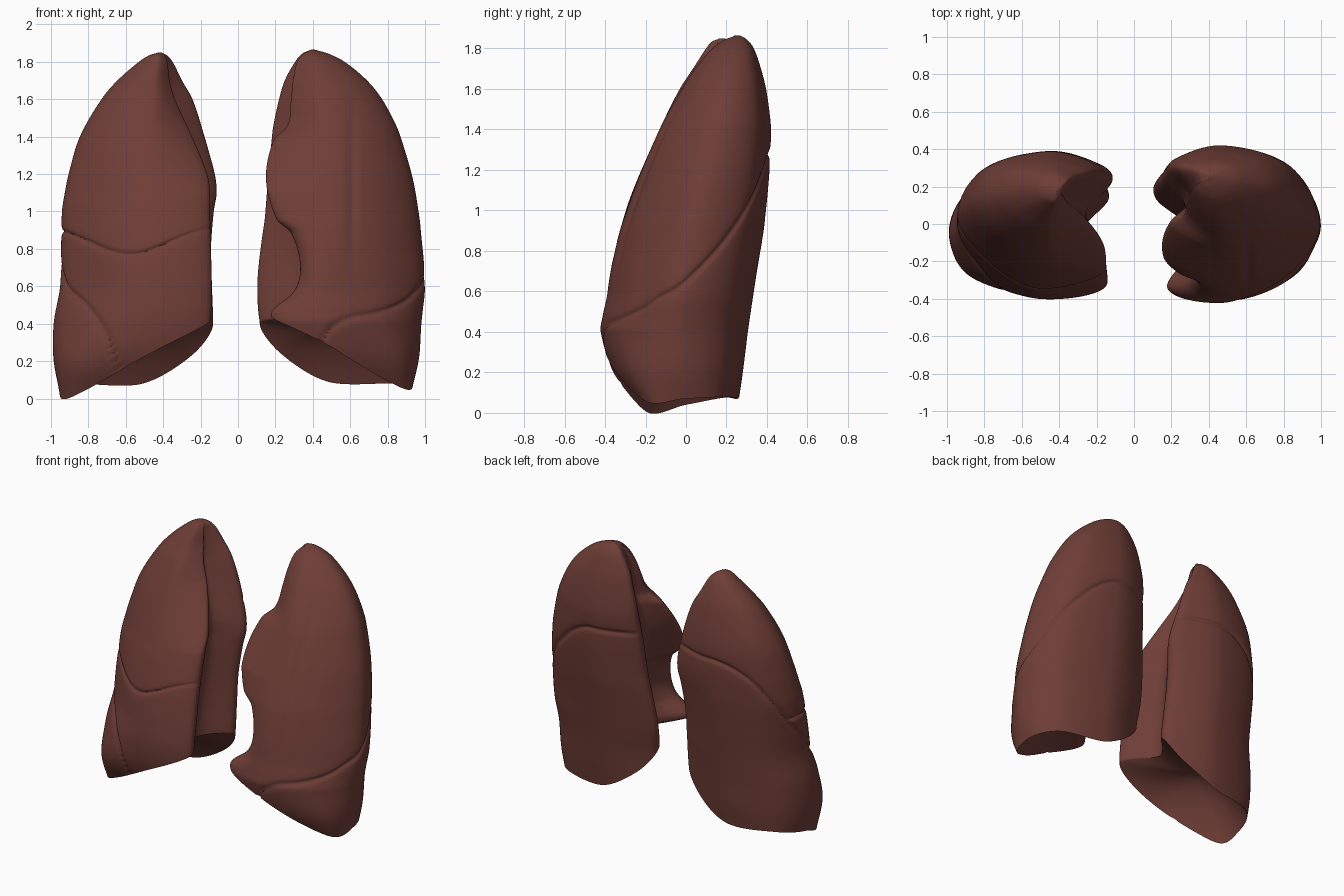
import bpy, bmesh, math

if "Cube" in bpy.data.objects:
    bpy.data.objects.remove(bpy.data.objects["Cube"])

SEG, ROWS, CAP = 22, 240, 24      # steps per section span, rows up the wall, rings under the base

flesh = bpy.data.materials.new("dark red brown")
flesh.diffuse_color = (0.16, 0.048, 0.038, 1)
flesh.use_nodes = True
flesh.node_tree.nodes["Principled BSDF"].inputs["Base Color"].default_value = flesh.diffuse_color

# Section levels: z, lateral x, front y, back y, front-medial x, hilum x, back-medial x
RIGHT = [
    (0.00, .94, -.23, .25, .20, .34, .18), (0.20, .985, -.36, .28, .16, .30, .15),
    (0.40, .985, -.40, .30, .15, .29, .135), (0.60, .95, -.385, .325, .145, .28, .14),
    (0.80, .945, -.35, .35, .15, .27, .145), (1.00, .94, -.295, .375, .155, .26, .13),
    (1.10, .925, -.26, .385, .155, .26, .115), (1.20, .905, -.22, .39, .17, .26, .125),
    (1.40, .845, -.13, .385, .25, .31, .18), (1.60, .73, -.03, .35, .34, .36, .245),
    (1.70, .645, .035, .32, .37, .37, .30), (1.80, .53, .10, .27, .38, .385, .35),
    (1.835, .475, .13, .23, .395, .395, .38), (1.85, .425, .17, .19, .41, .415, .41)]
LEFT = [
    (0.00, .91, -.22, .25, .24, .36, .14), (0.20, .965, -.36, .28, .22, .35, .13),
    (0.40, .98, -.42, .305, .19, .34, .12), (0.47, .987, -.412, .315, .185, .34, .112),
    (0.57, .998, -.39, .33, .30, .36, .108), (0.70, .995, -.37, .35, .335, .38, .115),
    (0.88, .978, -.33, .38, .29, .35, .135), (0.96, .97, -.305, .39, .21, .32, .145),
    (1.17, .935, -.23, .41, .155, .28, .16), (1.38, .875, -.14, .42, .195, .29, .18),
    (1.46, .845, -.10, .415, .27, .31, .19), (1.60, .77, -.02, .395, .29, .31, .22),
    (1.70, .69, .045, .37, .30, .315, .25), (1.80, .57, .13, .335, .32, .335, .305),
    (1.845, .48, .195, .30, .355, .36, .345), (1.865, .41, .25, .265, .39, .395, .39)]
# Height of the lower rim at the nine section points, starting lateral and going round the back
RIGHT_RIM = [.04, .075, .08, .23, .40, .41, .41, .22, .005]
LEFT_RIM = [.07, .08, .09, .24, .41, .42, .43, .28, .06]
# Fullness of the front outer corner by height (x factor, y factor)
RIGHT_CORNER = [(0, .90, .84), (.2, .78, .74), (.4, .67, .66), (.6, .62, .63), (1.1, .63, .64), (1.5, .69, .69), (2, .71, .71)]
LEFT_CORNER = [(0, .91, .80), (.2, .77, .72), (.45, .66, .67), (.9, .63, .65), (1.3, .65, .66), (2, .69, .69)]


def hermite(table, z):
    """Smooth interpolation of a table of rows keyed by their first value."""
    n = len(table)
    z = min(max(z, table[0][0]), table[-1][0])
    i = next(k for k in range(n - 1) if z <= table[k + 1][0])
    a, b = table[i], table[i + 1]
    p, q = table[max(i - 1, 0)], table[min(i + 2, n - 1)]
    h = b[0] - a[0]
    t = (z - a[0]) / h
    w0, w1 = 2*t**3 - 3*t*t + 1, 3*t*t - 2*t**3
    m0, m1 = (t**3 - 2*t*t + t) * h / (b[0] - p[0]), (t**3 - t*t) * h / (q[0] - a[0])
    return [w0*a[k] + w1*b[k] + m0*(b[k] - p[k]) + m1*(q[k] - a[k]) for k in range(1, len(a))]


def loop_point(vals, j):
    """Closed Catmull-Rom value at fine step j."""
    i, t = j // SEG, (j % SEG) / SEG
    n = len(vals)
    p, a, b, q = (vals[(i + k) % n] for k in (-1, 0, 1, 2))
    return a + .5*t*(b - p + t*(2*p - 5*a + 4*b - q + t*(3*(a - b) + q - p)))


def section(table, corner, z):
    """Nine outline points of the lung at height z, plus its centre."""
    xo, yf, yb, xmf, xn, xmb = hermite(table, z)
    fx, fy = hermite(corner, z)
    ym, xc = (yf + yb) / 2, xmb + .43 * (xo - xmb)
    ymb = ym + (yb - ym) * .53
    blunt = .2 + .35 * min(max((z - 1.1) / .4, 0), 1)     # front edge softens towards the apex
    xs = [xo, xc + (xo - xc)*.74, xc, xc + (xmb - xc)*.72, xmb, xn, xmf, xc, xc + (xo - xc)*fx]
    ys = [ym, ym + (yb - ym)*.72, yb, ymb + (yb - ymb)*.62, ymb, ym - .02,
          yf + blunt*(ym - yf), yf, ym + (yf - ym)*fy]
    return xs, ys, xc + .08 * (xo - xmb), ym


# Fissure heights: by depth on the side and back, by x across the front
R_SIDE = [(-.15, .59), (-.1, .62), (.1, .82), (.25, 1.04), (.36, 1.25), (.40, 1.31)]
R_FRONT = [(.5, -.15), (.65, .2), (.7, .33), (.8, .48), (.9, .57), (.95, .62)]
L_SIDE = [(-.15, .55), (0, .65), (.2, .86), (.34, 1.08), (.42, 1.29)]
L_FRONT = [(.40, .24), (.44, .3), (.5, .38), (.6, .43), (.75, .46), (.9, .52), (1.0, .62)]


def groove(d):
    return .012 * math.exp(-(d / .010) ** 2) + .004 * math.exp(-(d / .03) ** 2)


def oblique(side_table, front_table, x, y, z, steep):
    """Signed distance above the oblique fissure."""
    s = min(max((y + .15) / .1, 0), 1)
    f = s * hermite(side_table, y)[0] + (1 - s) * hermite(front_table, x)[0]
    return (z - f) * (s * .75 + (1 - s) * steep)


def right_fissures(x, y, z):
    d = oblique(R_SIDE, R_FRONT, x, y, z, .45)
    g = groove(d)
    if d > 0:
        g = max(g, groove(z - .93 + .16 * math.exp(-((x - .58) / .3)**2)))
    return g


def left_fissures(x, y, z):
    g = groove(oblique(L_SIDE, L_FRONT, x, y, z, .75))
    # shallow furrow down the front
    if y < .1 and .6 < z < 1.65:
        g += .01 * math.exp(-((x - .61) / .03)**2) * math.sin((z - .6) / 1.05 * math.pi)
    return g


def lung(name, table, corner, rim, side, fissures, dome):
    bm = bmesh.new()
    n, top = 9 * SEG, table[-1][0]
    rings = [[None] * n for _ in range(ROWS + 1)]
    bottom = []
    for j in range(n):
        zb = loop_point(rim, j)
        # fissures run round the outer wall and fade out before the medial hollow
        fade = min(1, max(0, 4 - j / SEG, j / SEG - 5.8))
        for r in range(ROWS + 1):
            u = r / ROWS
            z = zb + (top - zb) * (.6*u + .4*math.sin(u * math.pi / 2))
            xs, ys, cx, cy = section(table, corner, z)
            x, y = loop_point(xs, j), loop_point(ys, j)
            if r == 0:
                bottom.append((x, y, zb))
            if z < top - .1 and fade:
                depth = ys[2] if 2 * SEG < j < 5 * SEG else y     # level across the back
                k = fade * fissures(x, depth, z) / max(math.hypot(x - cx, y - cy), .05)
                x, y = x + (cx - x)*k, y + (cy - y)*k
            rings[r][j] = bm.verts.new((side * x, y, z))
    # hollow base resting on the diaphragm
    cx, cy = .55, -.03
    caps = []
    for c in range(1, CAP):
        k = 1 - c / CAP
        caps.append([bm.verts.new((side * (cx + (x - cx)*k), cy + (y - cy)*k,
                                   dome - (dome - z) * k**2)) for x, y, z in bottom])
    rings = caps[::-1] + rings
    for a, b in zip(rings, rings[1:]):
        for j in range(n):
            bm.faces.new((a[j], a[(j + 1) % n], b[(j + 1) % n], b[j]))
    bm.faces.new(rings[0])
    bm.faces.new(rings[-1])
    bmesh.ops.recalc_face_normals(bm, faces=bm.faces)
    mesh = bpy.data.meshes.new(name)
    bm.to_mesh(mesh)
    bm.free()
    mesh.materials.append(flesh)
    ob = bpy.data.objects.new(name, mesh)
    bpy.context.collection.objects.link(ob)
    bpy.context.view_layer.objects.active = ob
    ob.select_set(True)
    bpy.ops.object.shade_smooth_by_angle(angle=math.radians(60))
    ob.select_set(False)


lung("right_lung", RIGHT, RIGHT_CORNER, RIGHT_RIM, -1, right_fissures, .36)
lung("left_lung", LEFT, LEFT_CORNER, LEFT_RIM, 1, left_fissures, .38)
